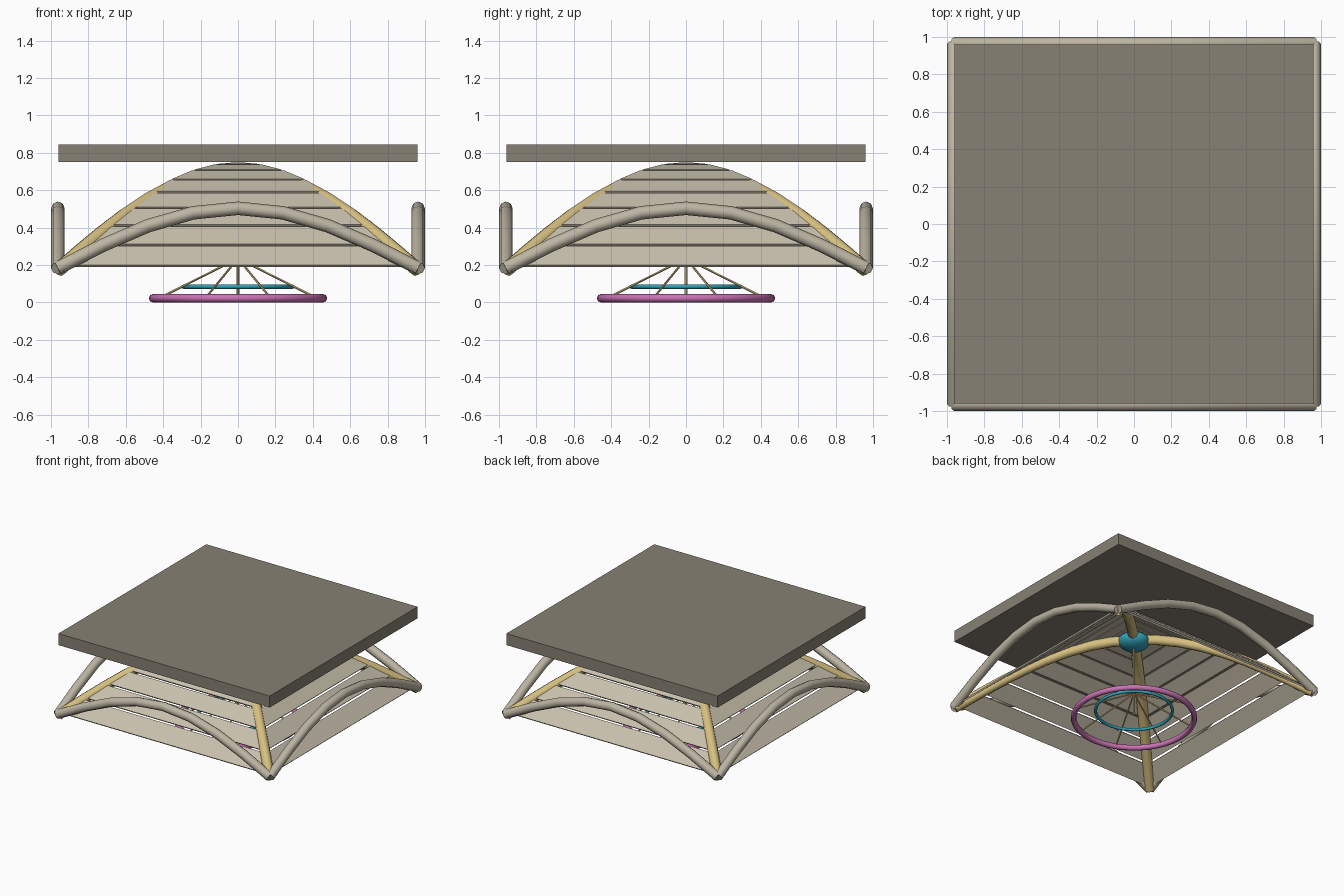
import bpy, bmesh, math
from mathutils import Vector

if "Cube" in bpy.data.objects:
    bpy.data.objects.remove(bpy.data.objects["Cube"])

def mat(name, r, g, b):
    m = bpy.data.materials.new(name)
    lin = [((c + 0.055) / 1.055) ** 2.4 for c in (r, g, b)]
    m.diffuse_color = (*lin, 1)
    m.use_nodes = True
    m.node_tree.nodes["Principled BSDF"].inputs["Base Color"].default_value = m.diffuse_color
    return m

STONE = mat("wall_arch_stone", 0.74, 0.71, 0.64)
WEB = mat("pale_web_stone", 0.79, 0.755, 0.68)
RIB = mat("sandy_rib", 0.84, 0.75, 0.50)
SLAB = mat("grey_floor", 0.53, 0.505, 0.455)
TEAL = mat("teal", 0.20, 0.64, 0.73)
PINK = mat("pink", 0.80, 0.45, 0.71)

def finish(name, bm, m, smooth=True):
    bmesh.ops.recalc_face_normals(bm, faces=bm.faces)
    me = bpy.data.meshes.new(name)
    bm.to_mesh(me)
    bm.free()
    me.materials.append(m)
    ob = bpy.data.objects.new(name, me)
    bpy.context.collection.objects.link(ob)
    if smooth:
        bpy.context.view_layer.objects.active = ob
        ob.select_set(True)
        bpy.ops.object.shade_smooth_by_angle(angle=math.radians(50))
        ob.select_set(False)
    return ob

def tube(bm, pts, side, r, n=8):
    """Sweep a round section along a planar path whose plane normal is side."""
    pts = [Vector(p) for p in pts]
    side = Vector(side).normalized()
    rings = []
    for i, p in enumerate(pts):
        d = (pts[min(i + 1, len(pts) - 1)] - pts[max(i - 1, 0)]).normalized()
        up = side.cross(d)
        rings.append([bm.verts.new(p + r * (math.cos(a) * side + math.sin(a) * up))
                      for a in (2 * math.pi * k / n for k in range(n))])
    for a, b in zip(rings, rings[1:]):
        for k in range(n):
            bm.faces.new((a[k], a[(k + 1) % n], b[(k + 1) % n], b[k]))
    bm.faces.new(rings[0])
    bm.faces.new(rings[-1])

def vault(t):
    """Half width and height of the vault, t = 0 springing, 1 crown."""
    return 0.96 * (1 - t), 0.2 + 0.55 * math.sin(math.pi / 2 * t)

def turn(p, q):
    x, y, z = p
    for _ in range(q):
        x, y = -y, x
    return (x, y, z)

# Wall arches on the four sides
E = 0.963
for q, side in enumerate(("front", "right", "back", "left")):
    bm = bmesh.new()
    path = []
    for i in range(9):
        x = -E + 2 * E * i / 8
        path.append(turn((x, -E, 0.183 + 0.32 * math.cos(math.pi / 2 * x / E)), q))
    tube(bm, path, turn((0, 1, 0), q), 0.036)
    finish(side + "_wall_arch", bm, STONE)

# Diagonal ribs
for s, name in ((1, "diagonal_rib_a"), (-1, "diagonal_rib_b")):
    bm = bmesh.new()
    path = []
    for i in range(-8, 9):
        t = 1 - abs(i) / 8
        w, z = vault(t)
        w = math.copysign(w, i)
        path.append((w, s * w, z - 0.025 - 0.03 * t))
    tube(bm, path, (1, -s, 0), 0.04)
    finish(name, bm, RIB)

# Web courses: thin slabs with narrow open joints
GAP, THICK = 0.05, 0.014
for q, side in enumerate(("front", "right", "back", "left")):
    bm = bmesh.new()
    for i in range(8):
        w0, z0 = vault(i / 8)
        w1, z1 = vault((i + 1) / 8)
        k = 1 - GAP if i < 7 else 0.75
        f0 = GAP if i else 0
        a = (w0 + (w1 - w0) * f0, z0 + (z1 - z0) * f0)
        b = (w0 + (w1 - w0) * k, z0 + (z1 - z0) * k)
        nrm = Vector((z1 - z0, w0 - w1)).normalized() * THICK
        loops = []
        for off in (Vector((0, 0)), nrm):
            (wa, za), (wb, zb) = Vector(a) - off, Vector(b) - off
            wb = max(wb, 0.01)
            loops.append([bm.verts.new(turn(p, q)) for p in
                          ((-wa, -wa, za), (wa, -wa, za), (wb, -wb, zb), (-wb, -wb, zb))])
        o, n = loops
        bm.faces.new(o)
        bm.faces.new(n[::-1])
        for j in range(4):
            bm.faces.new((o[j], o[(j + 1) % 4], n[(j + 1) % 4], n[j]))
    finish(side + "_web_courses", bm, WEB, smooth=False)

# Floor slab on top
bm = bmesh.new()
bmesh.ops.create_cube(bm, size=1)
bmesh.ops.scale(bm, vec=(1.92, 1.92, 0.095), verts=bm.verts)
bmesh.ops.translate(bm, vec=(0, 0, 0.7975), verts=bm.verts)
finish("floor_slab", bm, SLAB, smooth=False)

# Keystone boss
bm = bmesh.new()
bmesh.ops.create_uvsphere(bm, u_segments=16, v_segments=8, radius=1)
bmesh.ops.scale(bm, vec=(0.12, 0.12, 0.065), verts=bm.verts)
bmesh.ops.translate(bm, vec=(0, 0, 0.682), verts=bm.verts)
finish("keystone", bm, TEAL)

# Hanging rings
def ring(name, R, r, z, m):
    bpy.ops.mesh.primitive_torus_add(major_radius=R, minor_radius=r, major_segments=40,
                                     minor_segments=8, location=(0, 0, z))
    ob = bpy.context.object
    ob.name = name
    ob.data.materials.append(m)
    bpy.ops.object.shade_smooth_by_angle(angle=math.radians(50))
    ob.select_set(False)

ring("outer_ring", 0.455, 0.022, 0.022, PINK)
ring("inner_ring", 0.29, 0.012, 0.084, TEAL)

# Hanging rod and spokes
bm = bmesh.new()
tube(bm, [(0, 0, 0.04), (0, 0, 0.66)], (1, 0, 0), 0.008, 6)
finish("hanging_rod", bm, RIB)
bm = bmesh.new()
for k in range(8):
    a = math.pi / 8 + k * math.pi / 4
    c, s = math.cos(a), math.sin(a)
    tube(bm, [(0, 0, 0.235), (0.45 * c, 0.45 * s, 0.025)], (-s, c, 0), 0.006, 6)
finish("ring_spokes", bm, RIB)
